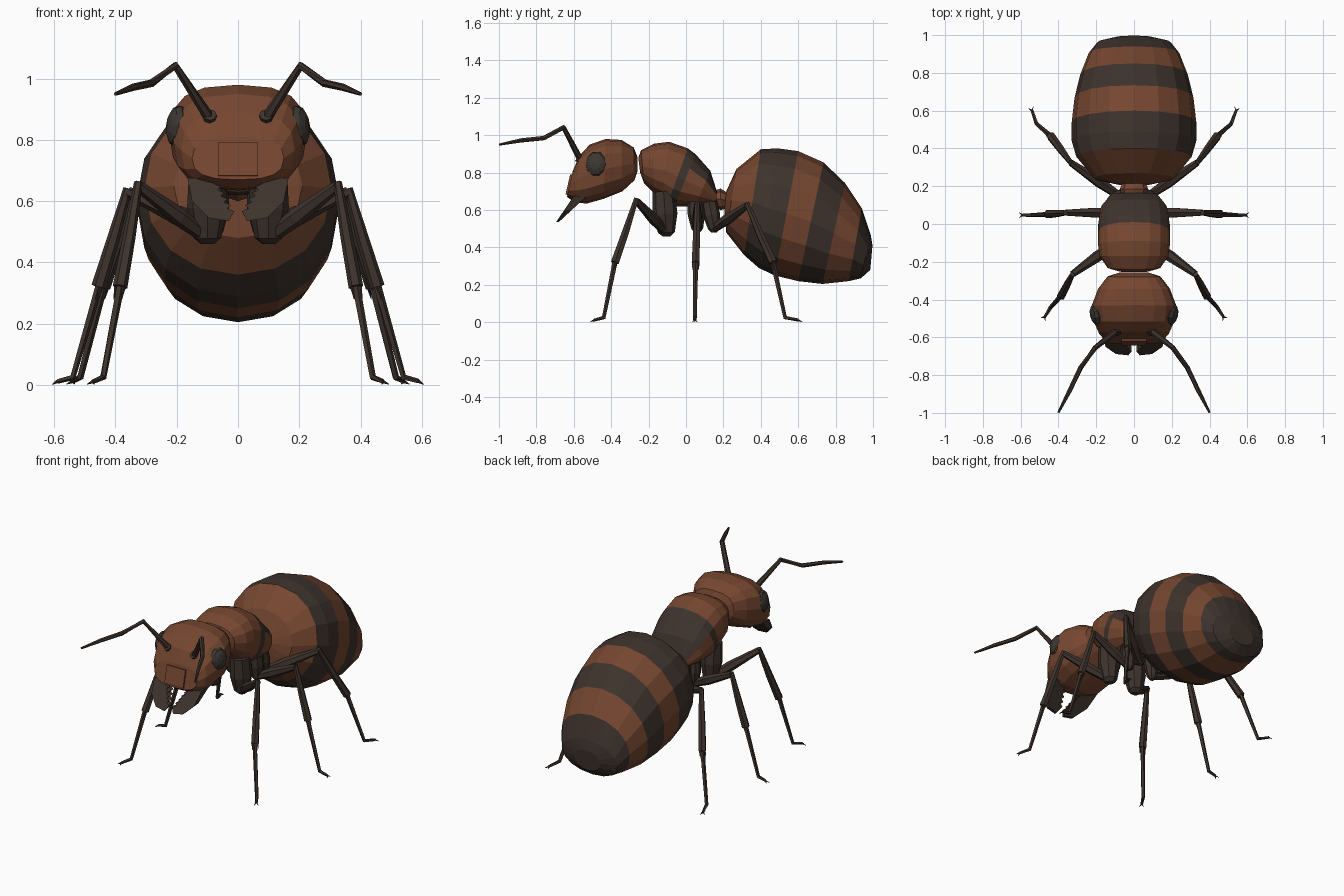
import bpy, bmesh, math
from mathutils import Vector, Matrix

cube = bpy.data.objects.get("Cube")
if cube:
    bpy.data.objects.remove(cube)


def material(name, rgb):
    m = bpy.data.materials.new(name)
    m.use_nodes = True
    m.diffuse_color = (*rgb, 1)
    bsdf = m.node_tree.nodes["Principled BSDF"]
    bsdf.inputs["Base Color"].default_value = (*rgb, 1)
    bsdf.inputs["Roughness"].default_value = 0.8
    return m


BROWN = material("rust brown", (0.18, 0.062, 0.03))
DARK = material("dark brown", (0.048, 0.033, 0.026))
EYE = material("eye grey", (0.045, 0.038, 0.032))


def finish(name, bm, mats, rule=None):
    bmesh.ops.recalc_face_normals(bm, faces=bm.faces)
    bm.normal_update()
    if rule:
        for f in bm.faces:
            f.material_index = rule(f)
    me = bpy.data.meshes.new(name)
    bm.to_mesh(me)
    bm.free()
    for m in mats:
        me.materials.append(m)
    ob = bpy.data.objects.new(name, me)
    bpy.context.collection.objects.link(ob)
    return ob


def skin(bm, rings):
    """Join rings of points with quads and cap both ends; tag each face with its band."""
    tag = bm.faces.layers.int.new("band")
    rows = [[bm.verts.new(p) for p in r] for r in rings]
    n = len(rows[0])
    for i, (a, b) in enumerate(zip(rows, rows[1:])):
        for k in range(n):
            f = bm.faces.new((a[k], a[(k + 1) % n], b[(k + 1) % n], b[k]))
            f[tag] = i
    bm.faces.new(rows[0])[tag] = 0
    bm.faces.new(rows[-1])[tag] = len(rows) - 2
    return tag


def body(name, sections, power, rule=None, sides=16):
    """Loft of tilted oval sections: top y, top z, bottom y, bottom z, half width."""
    def soft(v):
        return math.copysign(abs(v) ** power, v)
    rings = []
    for yt, zt, yb, zb, w in sections:
        ring = []
        for k in range(sides):
            a = math.tau * k / sides
            t = (soft(math.cos(a)) + 1) / 2
            ring.append((w * soft(math.sin(a)), yb + (yt - yb) * t, zb + (zt - zb) * t))
        rings.append(ring)
    bm = bmesh.new()
    tag = skin(bm, rings)
    return finish(name, bm, [BROWN, DARK], (lambda f: rule(f[tag], f)) if rule else None)


def tube(name, points, radii, sides=6, mat=DARK):
    """Faceted limb through a few points with a radius at each."""
    pts = [Vector(p) for p in points]
    rings = []
    for i, (p, r) in enumerate(zip(pts, radii)):
        d = Vector()
        if i > 0:
            d += (p - pts[i - 1]).normalized()
        if i < len(pts) - 1:
            d += (pts[i + 1] - p).normalized()
        u = d.cross(Vector((0, 1, 0))).normalized()
        v = d.cross(u).normalized()
        rings.append([p + r * (u * math.cos(math.tau * k / sides) + v * math.sin(math.tau * k / sides))
                      for k in range(sides)])
    bm = bmesh.new()
    skin(bm, rings)
    return finish(name, bm, [mat])


# Abdomen with stripes
body("abdomen", [
    (0.215, 0.70, 0.205, 0.60, 0.09), (0.27, 0.82, 0.215, 0.48, 0.21),
    (0.40, 0.925, 0.31, 0.36, 0.305), (0.49, 0.93, 0.39, 0.29, 0.33),
    (0.60, 0.915, 0.475, 0.25, 0.33), (0.735, 0.855, 0.60, 0.22, 0.315),
    (0.85, 0.745, 0.73, 0.205, 0.285), (0.94, 0.61, 0.87, 0.22, 0.24),
    (0.987, 0.47, 0.935, 0.235, 0.195), (0.997, 0.41, 0.985, 0.28, 0.09),
], 0.95, lambda i, f: int(i in (2, 3, 5, 7, 8)))

# Thorax: dark saddle and a thin slanted stripe
body("thorax", [
    (-0.255, 0.88, -0.245, 0.80, 0.08), (-0.24, 0.92, -0.225, 0.745, 0.14),
    (-0.17, 0.955, -0.17, 0.69, 0.182), (-0.09, 0.965, -0.13, 0.66, 0.19),
    (0.01, 0.93, -0.10, 0.63, 0.19), (0.05, 0.90, -0.06, 0.62, 0.19),
    (0.13, 0.81, 0.05, 0.62, 0.175), (0.165, 0.70, 0.16, 0.63, 0.12),
], 0.85, lambda i, f: int(i == 4 or (i in (5, 6) and f.normal.z > 0.25)))

# Waist
body("waist", [(0.14, 0.70, 0.14, 0.62, 0.06), (0.185, 0.715, 0.185, 0.60, 0.075),
               (0.225, 0.69, 0.225, 0.61, 0.06)], 1.0, sides=8)

# Head
body("head", [
    (-0.258, 0.88, -0.258, 0.81, 0.08), (-0.28, 0.935, -0.275, 0.76, 0.14),
    (-0.345, 0.975, -0.34, 0.70, 0.19), (-0.43, 0.98, -0.44, 0.66, 0.225),
    (-0.515, 0.95, -0.53, 0.635, 0.21), (-0.57, 0.89, -0.59, 0.64, 0.185),
    (-0.605, 0.81, -0.637, 0.67, 0.15),
], 0.75)

# Face plate above the jaws
bm = bmesh.new()
bmesh.ops.create_cube(bm, size=1, matrix=Matrix.Translation((0, -0.622, 0.735))
                      @ Matrix.Rotation(-0.23, 4, "X") @ Matrix.Diagonal((0.13, 0.02, 0.11, 1)))
finish("face_plate", bm, [BROWN])


def jaw(name, s):
    outline = [(0.165, 0.675), (0.15, 0.60), (0.095, 0.545), (0.03, 0.535)]
    teeth = 6
    for k in range(teeth):
        t = k / (teeth - 1)
        x, z = 0.02 + 0.055 * t, 0.57 + 0.10 * t
        outline += [(x - 0.008, z - 0.003), (x + 0.014, z + 0.007)]
    bm = bmesh.new()
    front = [bm.verts.new((s * x, -0.60 - 0.68 * (0.675 - z), z)) for x, z in outline]
    back = [bm.verts.new((v.co.x, v.co.y + 0.012 + 0.4 * (v.co.z - 0.53), v.co.z)) for v in front]
    bm.faces.new(front)
    bm.faces.new(back)
    for k in range(len(front)):
        j = (k + 1) % len(front)
        bm.faces.new((front[k], front[j], back[j], back[k]))
    finish(name, bm, [DARK])


# Legs: hip top, hip tip, knee, shin end, ankle, toe
LEGS = {
    "front": [(0.10, -0.12, 0.70), (0.10, -0.105, 0.48), (0.325, -0.265, 0.65),
              (0.385, -0.38, 0.32), (0.44, -0.44, 0.025), (0.472, -0.49, 0.012)],
    "middle": [(0.09, 0.05, 0.67), (0.09, 0.06, 0.50), (0.36, 0.06, 0.63),
               (0.455, 0.052, 0.32), (0.54, 0.047, 0.025), (0.59, 0.047, 0.012)],
    "hind": [(0.07, 0.12, 0.66), (0.08, 0.15, 0.50), (0.335, 0.325, 0.625),
             (0.44, 0.465, 0.32), (0.515, 0.53, 0.025), (0.54, 0.60, 0.012)],
}
HIP_SIZE = {"front": 0.06, "middle": 0.042, "hind": 0.042}

for side, s in (("left", 1), ("right", -1)):
    for pair, joints in LEGS.items():
        hip, tip, knee, shin, ankle, toe = [Vector((s * x, y, z)) for x, y, z in joints]
        name = f"{side}_{pair}_"
        r = HIP_SIZE[pair]
        tube(name + "hip", [hip, hip.lerp(tip, 0.55), tip, tip - Vector((0, 0, 0.02))],
             [r, r * 1.1, r * 0.75, r * 0.35], 8)
        tube(name + "thigh", [tip, tip.lerp(knee, 0.4), knee], [0.022, 0.03, 0.018])
        tube(name + "shin", [knee + Vector((0, 0, 0.012)), knee.lerp(shin, 0.5), shin],
             [0.014, 0.021, 0.024])
        tube(name + "foot", [shin, ankle, toe], [0.014, 0.011, 0.008], 5)
        # Shin spurs and toe claws
        out = (toe - ankle).normalized()
        across = out.cross(Vector((0, 0, 1)))
        for n, c in enumerate((-1, 1), 1):
            root = shin + across * c * 0.016
            tube(f"{name}spur_{n}", [root, root + (ankle - shin) * 0.14], [0.006, 0.001], 4)
            tube(f"{name}claw_{n}", [toe, toe + out * 0.018 + across * c * 0.014 - Vector((0, 0, 0.006))],
                 [0.006, 0.001], 4)

    # Antenna with socket
    path = [(0.092, -0.565, 0.87), (0.205, -0.655, 1.042), (0.282, -0.76, 0.985),
            (0.342, -0.885, 0.972), (0.4, -0.998, 0.95)]
    path = [(s * x, y, z) for x, y, z in path]
    tube(side + "_antenna", path, [0.018, 0.014, 0.013, 0.012, 0.006])
    base = Vector(path[0])
    tube(side + "_antenna_socket", [base - Vector((0, -0.03, 0.02)), base + Vector((0, -0.015, 0.012))],
         [0.03, 0.022], 8)

    # Eye
    bm = bmesh.new()
    bmesh.ops.create_uvsphere(bm, u_segments=10, v_segments=6, radius=1,
                              matrix=Matrix.Translation((s * 0.197, -0.48, 0.845))
                              @ Matrix.Rotation(s * -0.25, 4, "Z") @ Matrix.Rotation(s * -0.12, 4, "Y")
                              @ Matrix.Rotation(math.pi / 2, 4, "Y")
                              @ Matrix.Diagonal((0.07, 0.06, 0.036, 1)))
    finish(side + "_eye", bm, [EYE])
    jaw(side + "_jaw", s)
